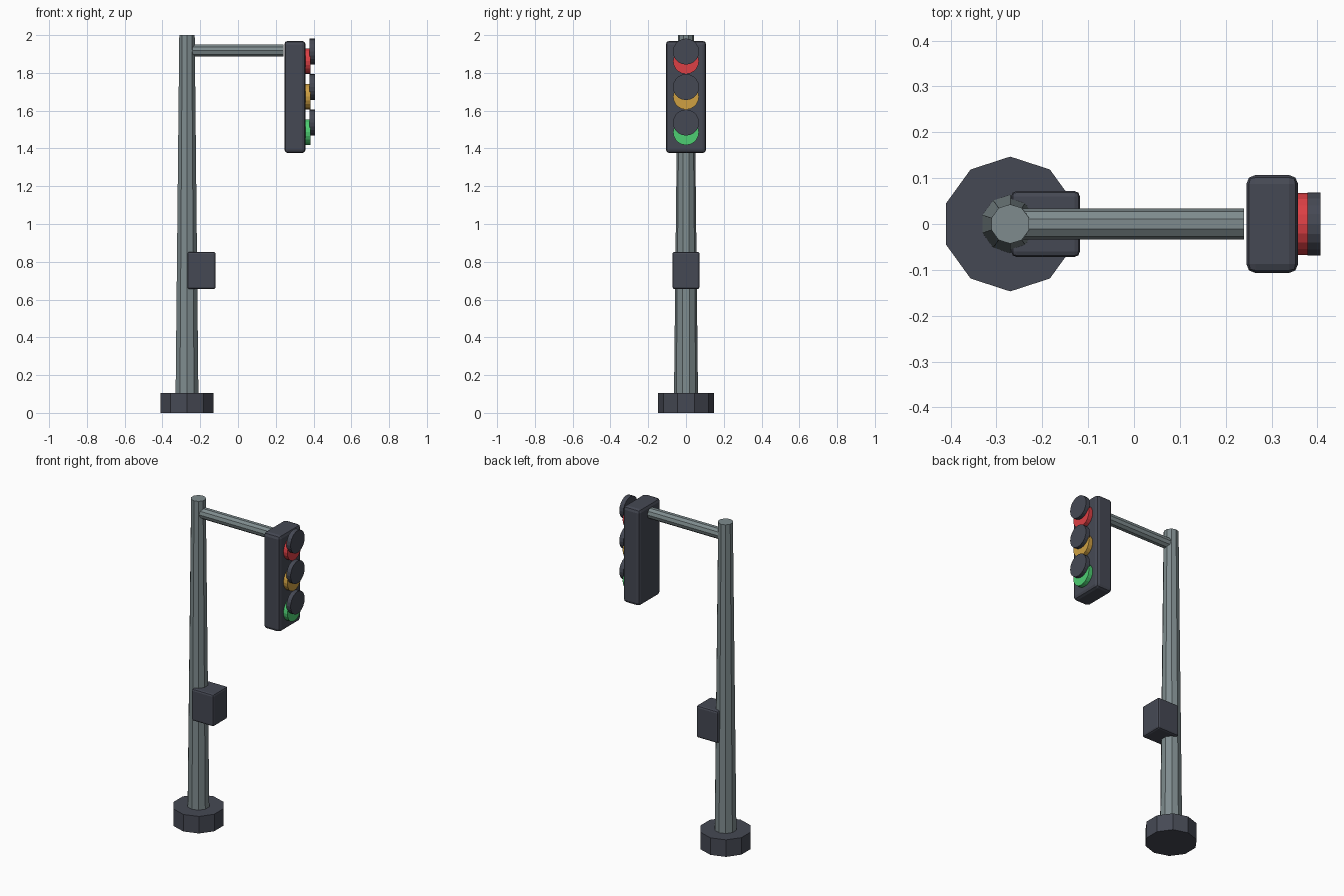
import bpy
from math import pi
from mathutils import Vector

cube = bpy.data.objects.get("Cube")
if cube:
    bpy.data.objects.remove(cube, do_unlink=True)


def material(name, rgb):
    m = bpy.data.materials.new(name)
    m.use_nodes = True
    color = (*rgb, 1)
    m.diffuse_color = color
    m.node_tree.nodes["Principled BSDF"].inputs["Base Color"].default_value = color
    return m


steel = material("grey steel", (0.21, 0.26, 0.27))
dark = material("dark slate", (0.06, 0.066, 0.088))
red = material("signal red", (0.72, 0.05, 0.058))
amber = material("signal amber", (0.62, 0.35, 0.055))
green = material("signal green", (0.075, 0.62, 0.17))


def rod(name, start, end, r1, r2, sides, mat):
    """Straight, optionally tapered prism running up z or along x."""
    start, end = Vector(start), Vector(end)
    axis = end - start
    tilt = pi / 2 if abs(axis.x) > abs(axis.z) else 0
    bpy.ops.mesh.primitive_cone_add(vertices=sides, radius1=r1, radius2=r2,
                                    depth=axis.length, location=(start + end) / 2,
                                    rotation=(0, tilt, 0))
    ob = bpy.context.object
    ob.name = name
    ob.data.materials.append(mat)
    return ob


def rounded_box(name, low, high, bevel, mat):
    low, high = Vector(low), Vector(high)
    bpy.ops.mesh.primitive_cube_add(size=1, location=(low + high) / 2)
    ob = bpy.context.object
    ob.name = name
    ob.scale = high - low
    bpy.ops.object.transform_apply(location=False, rotation=False, scale=True)
    ob.data.materials.append(mat)
    mod = ob.modifiers.new("rounded edges", 'BEVEL')
    mod.width = bevel
    mod.segments = 2
    return ob


# Footing, tapered post and overhanging arm
POST_X = -0.27
rod("footing", (POST_X, 0, 0), (POST_X, 0, 0.105), 0.147, 0.147, 10, dark)
rod("post", (POST_X, 0, 0.05), (POST_X, 0, 2), 0.064, 0.043, 10, steel)
rod("arm", (POST_X, 0, 1.918), (0.24, 0, 1.918), 0.034, 0.034, 10, steel)

# Control box on the post and signal housing at the arm's end
rounded_box("control_box", (-0.268, -0.072, 0.655), (-0.118, 0.072, 0.853), 0.012, dark)
rounded_box("signal_housing", (0.245, -0.107, 1.375), (0.358, 0.107, 1.97), 0.02, dark)

# Three lamps, each with a disc visor in front of its upper part
for i, (name, mat) in enumerate((("red", red), ("amber", amber), ("green", green))):
    z = 1.862 - i * 0.188
    rod(name + "_lens", (0.33, 0, z), (0.385, 0, z), 0.068, 0.068, 20, mat)
    rod(name + "_visor", (0.379, 0, z + 0.051), (0.407, 0, z + 0.051), 0.069, 0.069, 20, dark)
